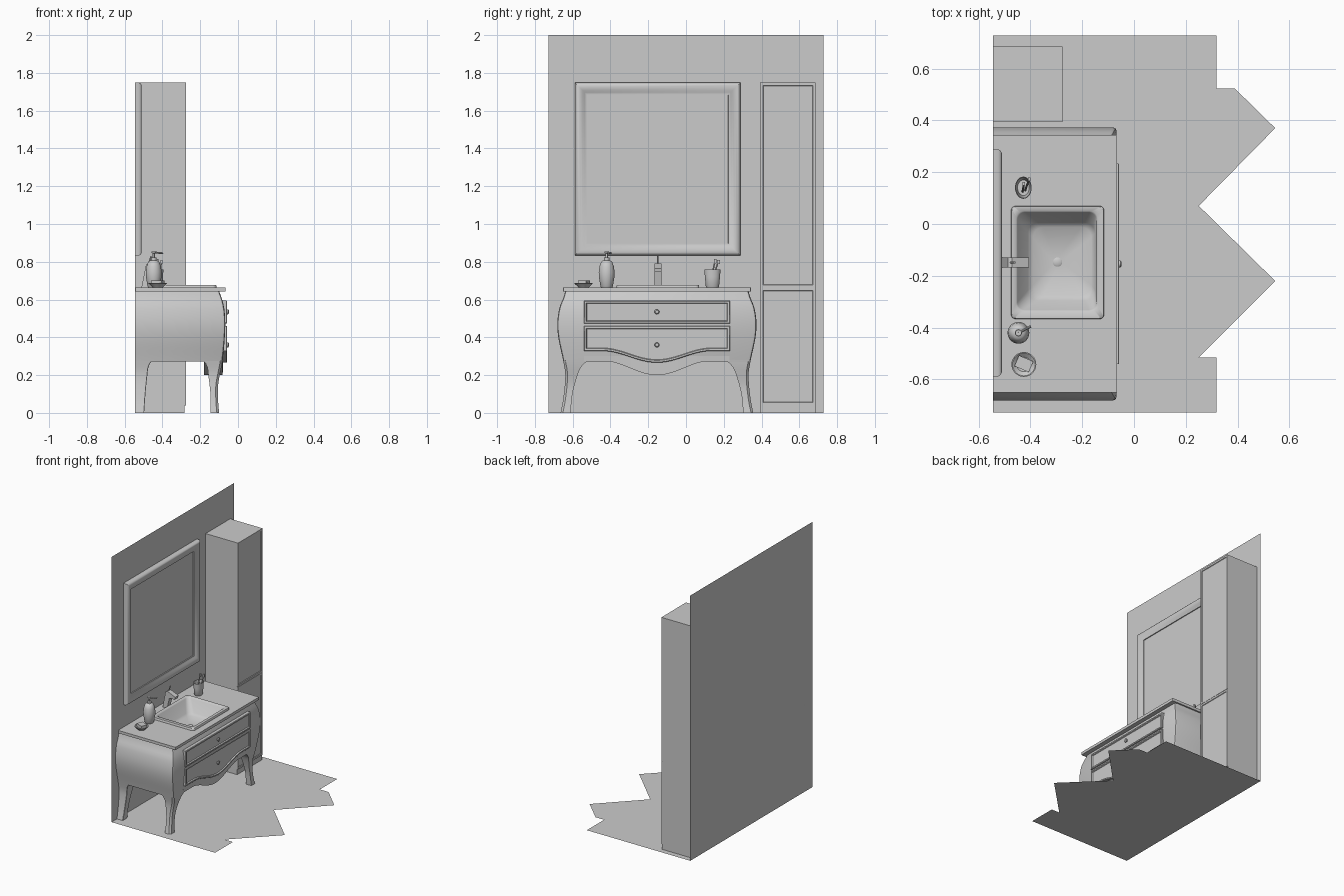
import bpy, bmesh, math
from mathutils import Vector, Matrix

if "Cube" in bpy.data.objects:
    bpy.data.objects.remove(bpy.data.objects["Cube"])

CY = -0.154      # y centre of the vanity
BACK = -0.545    # wall plane


def finish(name, bm, angle=35):
    bmesh.ops.recalc_face_normals(bm, faces=bm.faces)
    me = bpy.data.meshes.new(name)
    bm.to_mesh(me)
    bm.free()
    ob = bpy.data.objects.new(name, me)
    bpy.context.collection.objects.link(ob)
    bpy.ops.object.select_all(action='DESELECT')
    ob.select_set(True)
    bpy.context.view_layer.objects.active = ob
    bpy.ops.object.shade_smooth_by_angle(angle=math.radians(angle))
    return ob


def loft(name, rings, cap0=True, cap1=True, wrap=False, angle=35):
    bm = bmesh.new()
    vs = [[bm.verts.new(p) for p in r] for r in rings]
    n = len(vs[0])
    pairs = list(zip(vs, vs[1:])) + ([(vs[-1], vs[0])] if wrap else [])
    for a, b in pairs:
        for i in range(n):
            bm.faces.new((a[i], a[(i + 1) % n], b[(i + 1) % n], b[i]))
    if cap0 and not wrap:
        bm.faces.new(vs[0])
    if cap1 and not wrap:
        bm.faces.new(vs[-1])
    return finish(name, bm, angle)


def flat(name, pts):
    bm = bmesh.new()
    bm.faces.new([bm.verts.new(p) for p in pts])
    return finish(name, bm)


def box(name, x0, x1, y0, y1, z0, z1, turn=0):
    bm = bmesh.new()
    bmesh.ops.create_cube(bm, size=1, matrix=Matrix.Translation(((x0 + x1) / 2, (y0 + y1) / 2, (z0 + z1) / 2))
                          @ Matrix.Rotation(turn, 4, 'Z') @ Matrix.Diagonal((x1 - x0, y1 - y0, z1 - z0, 1)))
    return finish(name, bm)


def rod(name, a, b, r, seg=10):
    a, b = Vector(a), Vector(b)
    q = (b - a).to_track_quat('Z', 'Y')
    ring = [q @ Vector((r * math.cos(t), r * math.sin(t), 0)) for t in [2 * math.pi * i / seg for i in range(seg)]]
    return loft(name, [[a + p for p in ring], [b + p for p in ring]])


def lathe(name, x, y, prof, sx=1, seg=28):
    ang = [2 * math.pi * i / seg for i in range(seg)]
    return loft(name, [[(x + sx * r * math.cos(t), y + r * math.sin(t), z) for t in ang] for r, z in prof])


def rounded(x0, x1, y0, y1, r, z, n=6):
    out = []
    for cx, cy, s in ((x1 - r, y1 - r, 0), (x0 + r, y1 - r, 1), (x0 + r, y0 + r, 2), (x1 - r, y0 + r, 3)):
        for i in range(n + 1):
            t = math.pi / 2 * (s + i / n)
            out.append((cx + r * math.cos(t), cy + r * math.sin(t), z))
    return out


def spline(pts, z):
    # smooth curve through (z, value) points
    n = len(pts)
    i = max(k for k in range(n - 1) if pts[k][0] <= z + 1e-9)
    slope = lambda k: ((pts[min(k + 1, n - 1)][1] - pts[max(k - 1, 0)][1])
                       / (pts[min(k + 1, n - 1)][0] - pts[max(k - 1, 0)][0]))
    (a, va), (b, vb) = pts[i], pts[i + 1]
    h, t = b - a, (z - a) / (b - a)
    return ((2*t**3 - 3*t*t + 1) * va + (t**3 - 2*t*t + t) * h * slope(i)
            + (3*t*t - 2*t**3) * vb + (t**3 - t*t) * h * slope(i + 1))


def span(a, b, n):
    return [a + (b - a) * i / n for i in range(n + 1)]


def panel(name, y0, y1, z0, z1, profile, dip=0, cap0=True):
    # rectangular moulded front facing +x; dip lowers the middle of the bottom edge
    yc = (y0 + y1) / 2
    rings = []
    for ins, x in profile:
        a, b = y0 + ins, y1 - ins
        low = [(x, y, z0 + ins - dip * (1 + math.cos(math.pi * min(1, abs(y - yc) / 0.29))) / 2)
               for y in (span(a, b, 32) if dip else (a, b))]
        rings.append(low + [(x, b, z1 - ins), (x, a, z1 - ins)])
    return loft(name, rings, cap0=cap0)


# wall and zigzag floor
flat("wall", [(BACK, -.728, 0), (BACK, .728, 0), (BACK, .728, 2), (BACK, -.728, 2)])
flat("floor", [(x, y, 0) for x, y in ((BACK, -.728), (.318, -.728), (.318, -.515), (.25, -.515), (.545, -.22),
     (.25, .07), (.545, .37), (.39, .522), (.318, .522), (.318, .728), (BACK, .728))])

# tall cabinet
box("tall_cabinet", BACK, -.282, .393, .686, 0, 1.748)
panel("tall_cabinet_upper_door", .393, .686, .664, 1.748,
      [(0, -.283), (0, -.275), (.014, -.275), (.017, -.279)])
panel("tall_cabinet_lower_door", .393, .686, .04, .662,
      [(0, -.283), (0, -.275), (.014, -.275), (.017, -.279)])

# mirror with moulded frame
panel("mirror", -.588, .288, .833, 1.748,
      [(0, BACK), (0, -.524), (.005, -.515), (.015, -.51), (.027, -.51), (.04, -.515), (.052, -.523),
       (.058, -.525), (.064, -.525), (.065, -.531)])

# vanity body: bulging outline shared with the legs
WIDTH = [(0, .51), (.08, .495), (.2, .485), (.27, .495), (.4, .522), (.48, .527), (.56, .515), (.61, .495), (.645, .485)]
FRONT = [(0, -.1), (.06, -.105), (.15, -.105), (.27, -.083), (.4, -.07), (.5, -.068), (.58, -.078), (.645, -.1)]
rings = []
for z in span(.272, .645, 20):
    w, f, c = spline(WIDTH, z), spline(FRONT, z), .014
    rings.append([(BACK, CY - w, z), (f - c, CY - w, z), (f - .004, CY - w + .004, z), (f, CY - w + c, z),
                  (f, CY + w - c, z), (f - .004, CY + w - .004, z), (f - c, CY + w, z), (BACK, CY + w, z)])
loft("vanity_body", rings, cap1=False)

# legs
INNER = [(0, .457), (.1, .447), (.2, .42), (.25, .397), (.285, .355)]
REAR = [(0, -.145), (.1, -.146), (.2, -.157), (.25, -.165), (.285, -.19)]
AHEAD = [(0, -.497), (.1, -.49), (.2, -.48), (.25, -.472), (.285, -.45)]
for side, s in (("left", -1), ("right", 1)):
    for end in ("front", "back"):
        rings = []
        for z in span(0, .28, 14):
            w, i = spline(WIDTH, z), spline(INNER, z)
            if end == "front":
                a, b, c = spline(REAR, z), spline(FRONT, z), .012
            else:
                a, b, c = BACK, spline(AHEAD, z), .002
            rings.append([(x, CY + s * y, z) for x, y in ((a, i), (b, i), (b, w - c), (b - c, w), (a, w))])
        loft(f"{end}_leg_{side}", rings)

# scalloped front apron
rings = []
for u in span(-.385, .385, 40):
    zb = .2 + .076 * (1 - math.cos(math.pi * min(1, abs(u) / .29))) / 2
    rings.append([(-.18, CY + u, .3), (-.079, CY + u, .3), (-.081, CY + u, zb), (-.18, CY + u, zb)])
loft("front_apron", rings)

# drawers and knobs
RIM = [(0, -.12), (0, -.06), (.003, -.057), (.012, -.057), (.016, -.065)]
panel("upper_drawer", CY - .387, CY + .387, .472, .594, RIM)
panel("lower_drawer", CY - .387, CY + .387, .328, .46, RIM, dip=.062)
for name, z in (("upper_knob", .535), ("lower_knob", .36)):
    loft(name, [[(x, CY + r * math.cos(t), z + r * math.sin(t)) for t in [math.pi * i / 8 for i in range(16)]]
                for r, x in ((.006, -.07), (.006, -.06), (.013, -.057), (.013, -.052), (.008, -.048))])

# countertop with sink opening
loft("countertop", [rounded(BACK, -.065, CY - .497, CY + .497, .004, .642), rounded(BACK, -.065, CY - .497, CY + .497, .004, .663),
     rounded(-.46, -.13, -.35, .055, .02, .663), rounded(-.46, -.13, -.35, .055, .02, .642)], wrap=True)

# sink basin
loft("sink", [rounded(-.475, -.115, -.367, .07, .02, .655), rounded(-.475, -.115, -.367, .07, .02, .674),
     rounded(-.472, -.118, -.364, .067, .018, .678), rounded(-.455, -.14, -.337, .05, .03, .678),
     rounded(-.45, -.145, -.332, .045, .03, .672), rounded(-.41, -.15, -.295, .005, .04, .59),
     rounded(-.39, -.165, -.275, -.012, .04, .575), rounded(-.31, -.28, -.163, -.131, .014, .57)], cap0=False, angle=50)
lathe("drain", -.295, -.147, [(.018, .568), (.018, .575), (.013, .578)], seg=20)

# faucet
prof = [(-.512, .66), (-.475, .66), (-.455, .745), (-.41, .745), (-.406, .765), (-.47, .792), (-.487, .785)]
loft("faucet", [[(x, -.149 + y, z) for x, z in prof] for y in (-.019, .019)])
rod("faucet_lever", (-.475, -.149, .785), (-.46, -.149, .83), .004)

# soap dispenser
lathe("dispenser_bottle", -.446, -.42, [(.028, .662), (.033, .67), (.041, .72), (.042, .745), (.038, .775),
      (.03, .798), (.022, .805), (.014, .808), (.014, .822), (.006, .823), (.006, .845), (.012, .846), (.012, .854)])
rod("dispenser_nozzle", (-.446, -.42, .85), (-.398, -.395, .845), .005)

# soap dish and soap
lathe("soap_dish", -.425, -.542, [(.025, .662), (.03, .668), (.048, .684), (.048, .687), (.044, .687), (.028, .673)])
box("soap", -.455, -.395, -.562, -.517, .676, .7, turn=-.4)

# toothbrush cup
lathe("toothbrush_cup", -.427, .14, [(.03, .662), (.035, .668), (.04, .72), (.043, .76), (.04, .76), (.036, .715), (.03, .672)], sx=.75)
for name, a, b in (("toothbrush_left", (-.43, .125, .675), (-.425, .155, .81)),
                   ("toothbrush_right", (-.42, .13, .675), (-.405, .172, .805))):
    rod(name, a, b, .004)
    x, y, z = b
    box(name + "_head", x - .005, x + .005, y - .007, y + .007, z - .018, z + .005)
